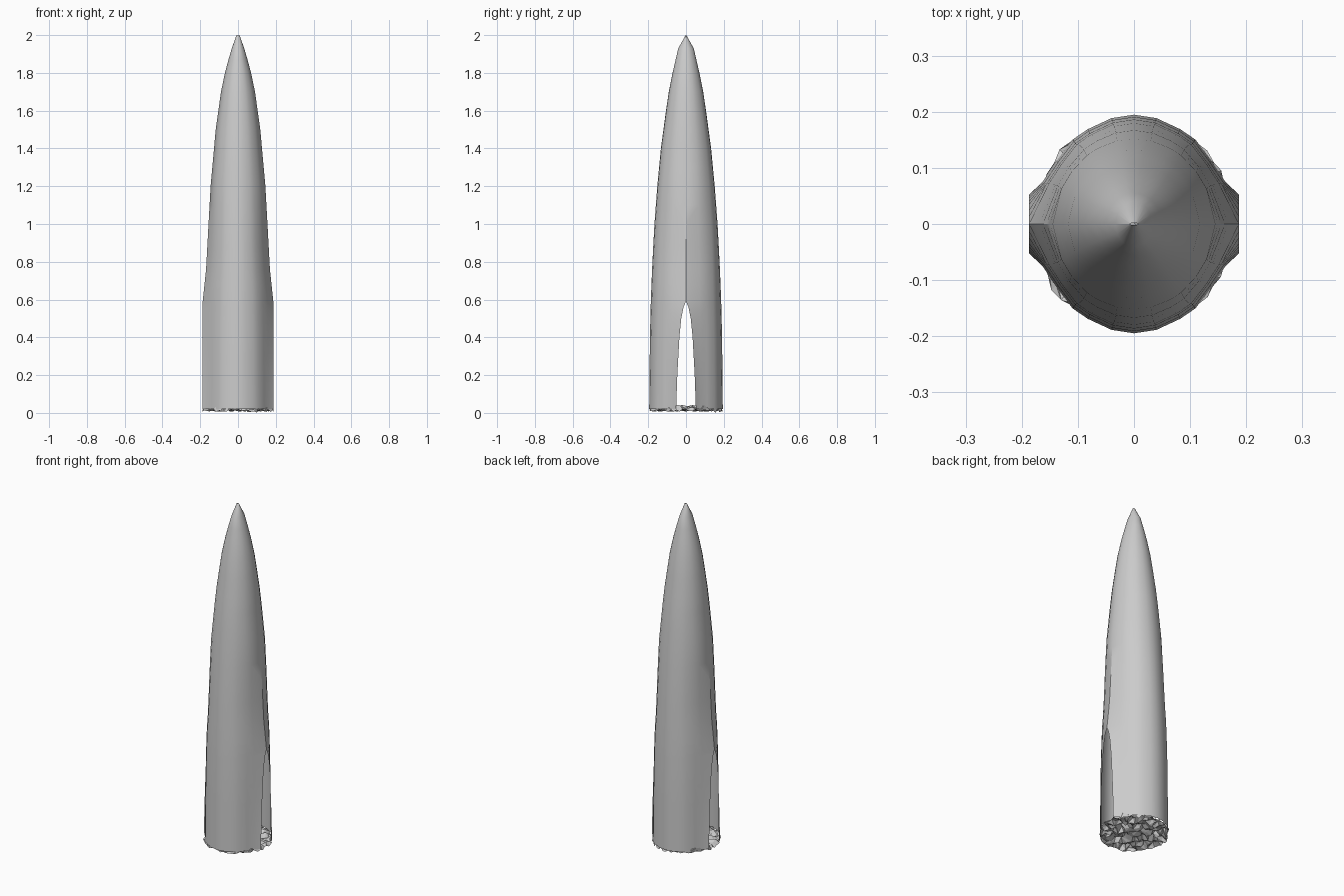
import bpy, bmesh, math, random

random.seed(4)
cube = bpy.data.objects.get("Cube")
if cube:
    bpy.data.objects.remove(cube)

grey = bpy.data.materials.new("plain grey")
grey.use_nodes = True
grey.diffuse_color = (0.6, 0.6, 0.6, 1)
grey.node_tree.nodes["Principled BSDF"].inputs["Base Color"].default_value = (0.6, 0.6, 0.6, 1)

SIDE = 0.187        # flat clipped sides
ARCH_TOP = 0.59


def lerp_table(table, v):
    for (a, p), (b, q) in zip(table, table[1:]):
        if v <= b:
            return p + (q - p) * max(0, v - a) / (b - a)
    return table[-1][1]


def make_object(name, bm):
    bmesh.ops.remove_doubles(bm, verts=bm.verts, dist=0.0005)
    bmesh.ops.recalc_face_normals(bm, faces=bm.faces)
    mesh = bpy.data.meshes.new(name)
    bm.to_mesh(mesh)
    bm.free()
    mesh.materials.append(grey)
    obj = bpy.data.objects.new(name, mesh)
    bpy.context.collection.objects.link(obj)
    return obj


# Depth and width of the pointed body by height
depth = [(0, 0.195), (0.4, 0.191), (0.6, 0.186), (0.8, 0.178), (1, 0.167), (1.2, 0.152),
         (1.4, 0.133), (1.68, 0.095), (1.8, 0.071), (1.93, 0.041), (2, 0.002)]
width = [(0, SIDE), (ARCH_TOP, SIDE), (0.76, 0.169), (1, 0.156), (1.2, 0.145), (1.5, 0.118),
         (1.7, 0.09), (1.82, 0.065), (1.93, 0.033), (2, 0.008)]
# Half width of the open arch in each side
arch = [(0, 0.053), (0.2, 0.046), (0.4, 0.035), (0.5, 0.025), (0.56, 0.013), (ARCH_TOP, 0)]
# Slight hollows around the section: angle from the side, radius factor
hollows = [(25, 0.92), (39, 0.915), (54, 0.955), (64, 0.965), (78, 0.99), (90, 1)]
heights = [0.02, 0.1, 0.2, 0.3, 0.4, 0.5, 0.56, ARCH_TOP, 0.68, 0.76, 0.88, 1, 1.1, 1.2, 1.3,
           1.4, 1.5, 1.6, 1.7, 1.8, 1.87, 1.93, 2]


def quarter_row(z):
    d, w = lerp_table(depth, z), lerp_table(width, z)
    row = [(w, lerp_table(arch, z))]
    strength = 1 - 0.8 * min(1, max(0, (z - 0.6) / 0.6))
    for angle, factor in hollows:
        a = math.radians(angle)
        f = 1 - (1 - factor) * strength
        rx = d if z < ARCH_TOP else w + (d - w) * max(0, 1 - (z - ARCH_TOP) / 0.2)
        row.append((min(SIDE, rx * f * math.cos(a)), d * f * math.sin(a)))
    return row


# Pointed shell: one quarter mirrored to all four
bm = bmesh.new()
for sx in (1, -1):
    for sy in (1, -1):
        rows = [[bm.verts.new((sx * x, sy * y, z)) for x, y in quarter_row(z)] for z in heights]
        for low, high in zip(rows, rows[1:]):
            for i in range(len(low) - 1):
                bm.faces.new((low[i], low[i + 1], high[i + 1], high[i]))
shell = make_object("pointed_shell", bm)
bpy.context.view_layer.objects.active = shell
shell.select_set(True)
bpy.ops.object.shade_smooth_by_angle(angle=math.radians(30))

# Rough broken floor: a square grid pressed into a disc
bm = bmesh.new()
bmesh.ops.create_grid(bm, x_segments=16, y_segments=16, size=1)
for v in bm.verts:
    x, y = v.co.x, v.co.y
    rim = max(abs(x), abs(y)) > 0.99
    px = 0.193 * x * math.sqrt(1 - y * y / 2)
    py = 0.193 * y * math.sqrt(1 - x * x / 2)
    if rim:
        angle = math.degrees(math.atan2(abs(py), abs(px)))
        f = lerp_table([(0, 1), (16, 1)] + hollows, angle)
        px, py = px * f, py * f
    else:
        px += random.uniform(-0.005, 0.005)
        py += random.uniform(-0.005, 0.005)
    z = random.uniform(0.005, 0.022) if rim else random.uniform(0.006, 0.042)
    v.co = (max(-SIDE, min(SIDE, px)), py, z)
min(bm.verts, key=lambda v: v.co.z).co.z = 0
bmesh.ops.triangulate(bm, faces=bm.faces)
make_object("rough_floor", bm)
